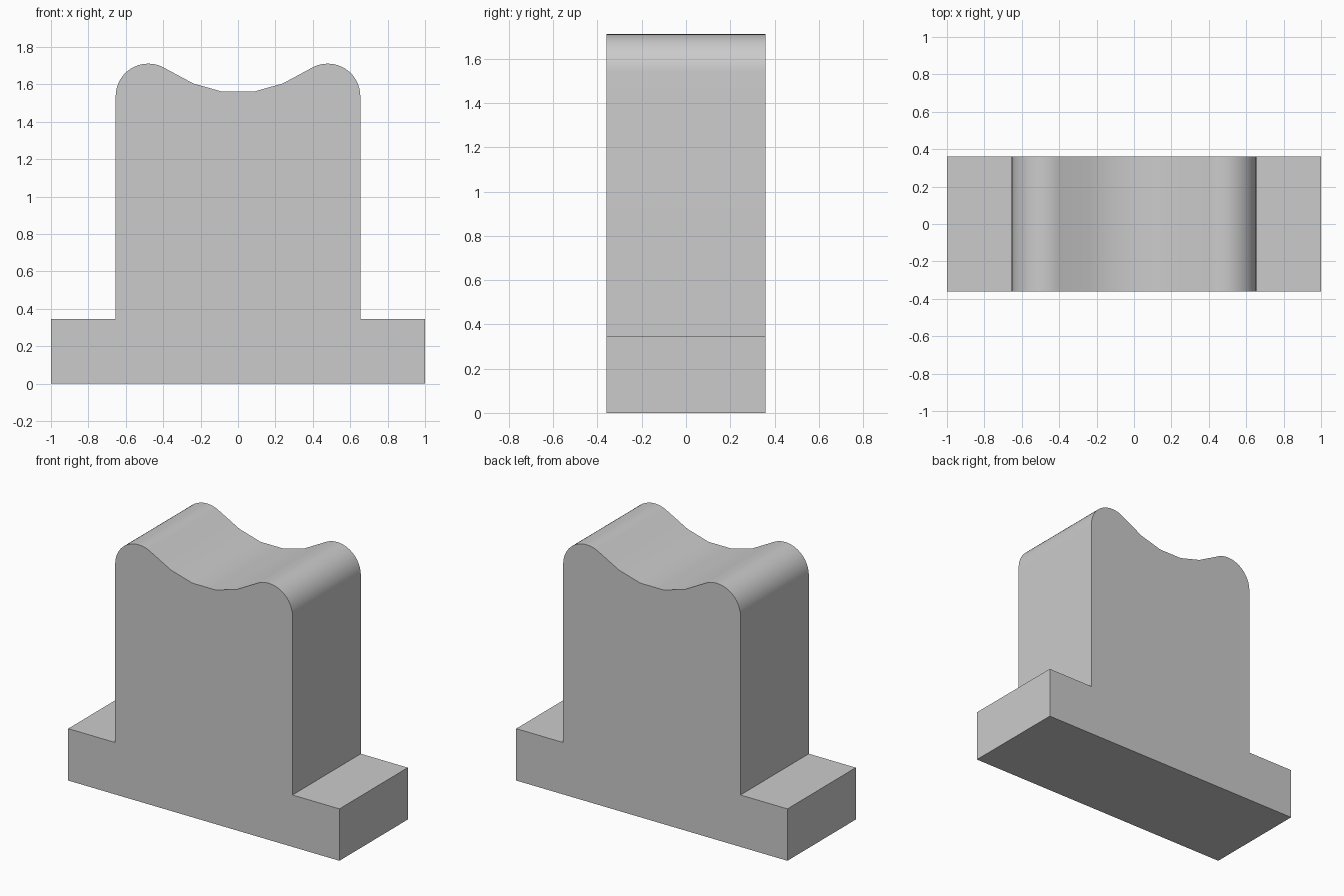
import bpy, bmesh
from math import sin, cos, radians

if "Cube" in bpy.data.objects:
    bpy.data.objects.remove(bpy.data.objects["Cube"])

HALF_DEPTH = 0.36
RADIUS = 0.174
CX, CZ = 0.48, 1.537

# Right half of the outline: foot flange, upright, rounded shoulder, saddle dip
right = [(1.0, 0.0), (1.0, 0.346), (0.654, 0.346)]
STEPS = 14
for i in range(STEPS + 1):
    a = radians(115.5 * i / STEPS)
    right.append((CX + RADIUS * cos(a), CZ + RADIUS * sin(a)))
right += [(0.24, 1.605), (0.085, 1.561)]

# Mirror the half outline to close the profile
outline = right + [(-x, z) for x, z in reversed(right)]

# Extrude the profile through the depth
bm = bmesh.new()
face = bm.faces.new([bm.verts.new((x, -HALF_DEPTH, z)) for x, z in outline])
ext = bmesh.ops.extrude_face_region(bm, geom=[face])
moved = [v for v in ext["geom"] if isinstance(v, bmesh.types.BMVert)]
bmesh.ops.translate(bm, verts=moved, vec=(0, 2 * HALF_DEPTH, 0))
bmesh.ops.recalc_face_normals(bm, faces=bm.faces)

mesh = bpy.data.meshes.new("saddle_block")
bm.to_mesh(mesh)
bm.free()
block = bpy.data.objects.new("saddle_block", mesh)
bpy.context.collection.objects.link(block)

# Smooth the curved top, keep the hard edges
bpy.context.view_layer.objects.active = block
block.select_set(True)
bpy.ops.object.shade_smooth_by_angle(angle=radians(30))
